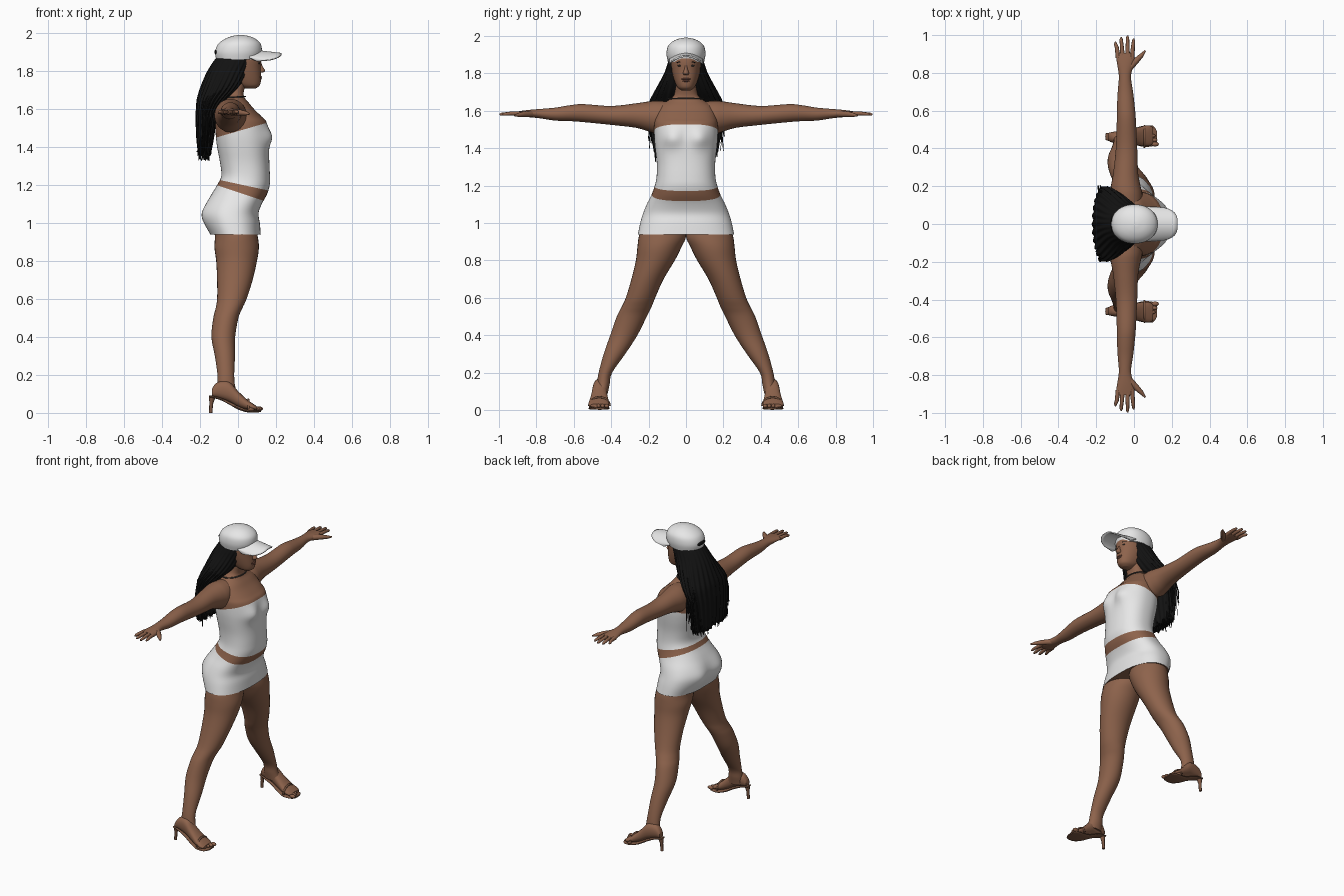
import bpy, bmesh, math, random
from mathutils import Vector, Matrix

if "Cube" in bpy.data.objects:
    bpy.data.objects.remove(bpy.data.objects["Cube"])

random.seed(4)


def material(name, rgb):
    m = bpy.data.materials.new(name)
    m.diffuse_color = (*rgb, 1)
    m.use_nodes = True
    m.node_tree.nodes["Principled BSDF"].inputs["Base Color"].default_value = m.diffuse_color
    return m


SKIN = material("brown skin", (0.27, 0.125, 0.072))
WHITE = material("white cloth", (0.83, 0.83, 0.83))
BLACK = material("black hair", (0.006, 0.006, 0.006))
LIP = material("lip brown", (0.2, 0.08, 0.055))
SHOE = material("shoe brown", (0.2, 0.095, 0.055))
DARK = material("dark grey", (0.05, 0.045, 0.04))


def finish(name, bm, mats, mirror=False, rule=None, angle=50):
    bmesh.ops.recalc_face_normals(bm, faces=bm.faces[:])
    if rule:
        for f in bm.faces:
            f.material_index = rule(f)
    me = bpy.data.meshes.new(name)
    bm.to_mesh(me)
    bm.free()
    for m in mats:
        me.materials.append(m)
    for p in me.polygons:
        p.use_smooth = True
    me.set_sharp_from_angle(angle=math.radians(angle))
    ob = bpy.data.objects.new(name, me)
    bpy.context.collection.objects.link(ob)
    if mirror:
        mod = ob.modifiers.new("mirror", 'MIRROR')
        mod.use_axis = (False, True, False)
        mod.use_mirror_merge = False
    return ob


def smooth_rings(rings, sub):
    """Catmull-Rom through the ring values."""
    out = []
    for i in range(len(rings) - 1):
        p = [rings[max(0, min(len(rings) - 1, i + k))] for k in (-1, 0, 1, 2)]
        for s in range(sub):
            u = s / sub
            out.append([0.5 * (2 * b + (c - a) * u + (2 * a - 5 * b + 4 * c - d) * u * u
                               + (3 * b - a - 3 * c + d) * u ** 3) for a, b, c, d in zip(*p)])
    return out + [list(rings[-1])]


def loft(name, rings, axis, mats, n=32, e=2.0, sub=4, fn=None, cuts=(), **kw):
    """Rings are (t, a0, a1, b0, b1), or (t, a0, a1, half_b) when symmetric."""
    rings = [r if len(r) == 5 else (*r[:3], -r[3], r[3]) for r in rings]
    bm = bmesh.new()
    loops = []
    for t, a0, a1, b0, b1 in smooth_rings(rings, sub):
        loop = []
        for k in range(n):
            th = 2 * math.pi * k / n
            c, s = math.cos(th), math.sin(th)
            a = (a0 + a1) / 2 + (a1 - a0) / 2 * math.copysign(abs(c) ** (2 / e), c)
            b = (b0 + b1) / 2 + (b1 - b0) / 2 * math.copysign(abs(s) ** (2 / e), s)
            co = Vector({'z': (a, b, t), 'y': (a, t, b), 'x': (t, a, b)}[axis])
            loop.append(bm.verts.new(fn(co, th) if fn else co))
        loops.append(loop)
    for p, q in zip(loops, loops[1:]):
        for k in range(n):
            bm.faces.new((p[k], p[(k + 1) % n], q[(k + 1) % n], q[k]))
    bm.faces.new(loops[0])
    bm.faces.new(loops[-1])
    for z0, slope in cuts:      # slanted colour borders z = z0 + slope * x
        bmesh.ops.bisect_plane(bm, geom=bm.verts[:] + bm.edges[:] + bm.faces[:],
                               plane_co=(0, 0, z0), plane_no=(-slope, 0, 1))
    return finish(name, bm, mats, **kw)


def tubes(name, paths, mat, n=8, **kw):
    """Each path is a list of (x, y, z, radius)."""
    bm = bmesh.new()
    for path in paths:
        pts = [Vector(p[:3]) for p in path]
        loops = []
        for i, p in enumerate(pts):
            d = pts[min(i + 1, len(pts) - 1)] - pts[max(i - 1, 0)]
            q = d.to_track_quat('Z', 'Y')
            loops.append([bm.verts.new(p + q @ Vector((math.cos(2 * math.pi * k / n), math.sin(2 * math.pi * k / n), 0))
                                       * path[i][3]) for k in range(n)])
        for a, b in zip(loops, loops[1:]):
            for k in range(n):
                bm.faces.new((a[k], a[(k + 1) % n], b[(k + 1) % n], b[k]))
        bm.faces.new(loops[0])
        bm.faces.new(loops[-1])
    return finish(name, bm, [mat], **kw)


def blobs(name, items, mat, **kw):
    """Each item is (centre, radii)."""
    bm = bmesh.new()
    for loc, rad in items:
        bmesh.ops.create_uvsphere(bm, u_segments=16, v_segments=10, radius=1,
                                  matrix=Matrix.Translation(loc) @ Matrix.Diagonal((*rad, 1)))
    return finish(name, bm, [mat], **kw)


def bump(d, w):
    return math.exp(-(d / w) ** 2)


# Torso with strapless top, bare waist and short skirt
def body_shape(co, th):
    y = abs(co.y)
    if math.cos(th) > 0:
        co.x += 0.03 * bump(y - 0.075, 0.055) * bump(co.z - 1.455, 0.05)
    else:
        co.x -= 0.02 * bump(y - 0.1, 0.07) * bump(co.z - 1.04, 0.08)
    return co


BORDERS = [(1.484, 0.29), (1.206, -0.216), (1.162, -0.333)]


def body_colour(f):
    c = f.calc_center_median()
    top, waist, skirt = (c.z > z0 + s * c.x for z0, s in BORDERS)
    if top or (skirt and not waist) or f.normal.z < -0.9 and c.z < 0.95:
        return 0
    return 1


loft("torso and clothes", [
    (.94, -.145, .12, .257), (1.0, -.17, .115, .245), (1.05, -.178, .108, .23), (1.1, -.165, .125, .21),
    (1.15, -.14, .152, .185), (1.2, -.11, .167, .167), (1.25, -.088, .168, .157), (1.32, -.095, .165, .156),
    (1.4, -.11, .162, .165), (1.46, -.117, .157, .17), (1.53, -.12, .15, .17), (1.56, -.118, .125, .165),
    (1.6, -.11, .085, .155), (1.63, -.1, .06, .135), (1.66, -.085, .035, .09), (1.69, -.07, .03, .062),
    (1.76, -.06, .05, .056)], 'z', [SKIN, WHITE], n=64, e=2.35, fn=body_shape, cuts=BORDERS, rule=body_colour)

# Legs
loft("leg", [
    (1.0, -.13, .09, .015, .23), (.93, -.122, .104, .0, .252), (.87, -.124, .11, .025, .26),
    (.8, -.115, .1, .06, .268), (.7, -.11, .077, .12, .292), (.6, -.11, .045, .165, .322),
    (.55, -.118, .022, .185, .345), (.5, -.13, .002, .21, .37), (.4, -.14, -.015, .26, .405),
    (.3, -.122, -.016, .325, .44), (.2, -.108, -.02, .395, .467), (.14, -.11, -.015, .408, .477),
    (.09, -.11, .0, .418, .485)], 'z', [SKIN], mirror=True)

# Feet with toes, and heeled sandals
loft("foot", [
    (-.138, .442, .482, .085, .125), (-.11, .43, .488, .08, .16), (-.05, .425, .498, .06, .165),
    (0, .42, .507, .032, .115), (.045, .413, .517, .016, .073), (.08, .413, .522, .014, .048),
    (.1, .425, .512, .014, .034)], 'x', [SKIN], n=20, e=2.3, mirror=True)
blobs("toes", [((.112 - .007 * k - .002 * k * k / 2, .423 + .022 * k, .022), (.02, .0125 - .001 * k, .012))
               for k in range(5)], SKIN, mirror=True)
loft("shoe sole", [
    (-.152, .445, .48, .083, .093), (-.1, .432, .488, .07, .082), (-.05, .43, .495, .046, .062),
    (0, .42, .507, .018, .036), (.05, .409, .52, .003, .018), (.1, .412, .52, .003, .014),
    (.122, .43, .49, .004, .012)], 'x', [SHOE], n=16, e=3, mirror=True)
tubes("shoe heel", [[(-.135, .462, .088, .018), (-.141, .462, .05, .01), (-.144, .462, 0, .009)]], SHOE, mirror=True)
tubes("shoe strap", [[(.055, .463 + .055 * math.cos(a), .022 + .048 * math.sin(a), .006)
                      for a in [math.pi * k / 10 for k in range(11)]]], SHOE, mirror=True)

# Arms and hands
loft("arm", [
    (.06, -.1, .04, 1.53, 1.645), (.15, -.122, .045, 1.48, 1.654), (.2, -.122, .035, 1.49, 1.65),
    (.27, -.11, .022, 1.51, 1.64), (.4, -.096, .017, 1.525, 1.626), (.55, -.091, .01, 1.54, 1.636),
    (.62, -.09, .004, 1.545, 1.63), (.7, -.086, -.005, 1.548, 1.617), (.78, -.08, -.016, 1.56, 1.61),
    (.84, -.088, -.003, 1.566, 1.605), (.88, -.094, .004, 1.57, 1.6), (.905, -.092, .0, 1.575, 1.596)],
    'y', [SKIN], n=28, mirror=True)
fingers = []
for x0, x1, tip in ((-.084, -.098, .965), (-.06, -.068, .99), (-.034, -.034, .998), (-.01, -.002, .982)):
    fingers.append([(x0, .88, 1.585, .013), ((x0 + x1) / 2, .935, 1.586, .0105),
                    (x1, tip - .012, 1.582, .0085), (x1, tip, 1.58, .003)])
fingers.append([(-.03, .82, 1.583, .018), (.012, .865, 1.582, .016), (.042, .895, 1.578, .011), (.06, .918, 1.575, .004)])
tubes("fingers", fingers, SKIN, mirror=True, n=10)

# Head and face
loft("head", [
    (1.708, .035, .09, .022), (1.722, 0, .112, .043), (1.745, -.04, .12, .056), (1.78, -.07, .121, .068),
    (1.82, -.09, .12, .077), (1.87, -.1, .122, .08), (1.93, -.09, .105, .07)], 'z', [SKIN], n=40, e=2.15)
loft("nose", [(1.85, .1, .121, .007), (1.825, .1, .13, .009), (1.803, .1, .143, .016), (1.792, .1, .132, .013)],
     'z', [SKIN], n=16)
blobs("lips", [((.117, 0, 1.77), (.009, .024, .006)), ((.117, 0, 1.76), (.009, .02, .006))], LIP)
blobs("eye", [((.111, .033, 1.842), (.006, .013, .005))], DARK, mirror=True)
tubes("eyebrow", [[(.117, .018, 1.856, .003), (.112, .035, 1.861, .003), (.1, .052, 1.857, .002)]], BLACK, mirror=True)
tubes("necklace", [[(-.028 + .066 * math.cos(a), .096 * math.sin(a), 1.663 + .004 * math.cos(a), .004)
                    for a in [2 * math.pi * k / 40 for k in range(41)]]], DARK, n=6)


# Long hair with grooves and loose ends
def groove(co, th):
    w = 0.035 * min(1, max(0, (1.88 - co.z) / 0.15)) * math.sin(26 * th + 9 * co.z)
    co.y *= 1 + w
    co.x += 0.12 * w * math.cos(th)
    if co.z < 1.38:
        co.z += random.uniform(-0.02, 0.02)
    return co


loft("hair", [
    (1.92, -.09, .07, .08), (1.88, -.108, .09, .09), (1.85, -.13, .084, .099), (1.8, -.16, .06, .115),
    (1.75, -.182, .034, .14), (1.7, -.2, -.003, .166), (1.65, -.214, -.055, .19), (1.6, -.218, -.095, .193),
    (1.55, -.22, -.115, .188), (1.45, -.216, -.13, .178), (1.37, -.208, -.145, .165)],
    'z', [BLACK], n=156, fn=groove, angle=80)
strands = []
for k in range(60):
    y = random.uniform(-.165, .165)
    x = random.uniform(-.205, -.15)
    end = random.uniform(1.325, 1.38)
    strands.append([(x, y, 1.45, .006), (x, y * 1.02, 1.39, .006),
                    (x + random.uniform(-.012, .006), y + random.uniform(-.012, .012), end, .002)])
for k in range(16):
    s = random.choice((-1, 1))
    x = random.uniform(-.19, -.13)
    strands.append([(x, s * .17, 1.64, .005), (x - .005, s * random.uniform(.185, .2), 1.54, .004),
                    (x - .01, s * random.uniform(.18, .207), random.uniform(1.38, 1.47), .002)])
tubes("hair strands", strands, BLACK, n=5)

# Cap: dome, rear opening and curved brim
loft("cap dome", [
    (1.862, -.115, .112, .097), (1.9, -.121, .125, .104), (1.94, -.107, .121, .099), (1.965, -.078, .1, .08),
    (1.982, -.04, .068, .05), (1.99, -.005, .03, .018), (1.991, .01, .014, .002)], 'z', [WHITE], n=48, e=2.1)
blobs("cap opening", [((-.115, 0, 1.9), (.009, .042, .014))], BLACK)
bm = bmesh.new()
grid = []
for i in range(25):
    u = -1 + i / 12
    tip = .1 + .13 * max(0, 1 - abs(u) ** 3.5) ** .5
    grid.append([bm.verts.new((.06 + (tip - .06) * v / 8, .09 * u, 1.912 - .02 * v / 8 - .04 * u * u))
                 for v in range(9)])
for a, b in zip(grid, grid[1:]):
    for v in range(8):
        bm.faces.new((a[v], a[v + 1], b[v + 1], b[v]))
brim = finish("cap brim", bm, [WHITE])
mod = brim.modifiers.new("thickness", 'SOLIDIFY')
mod.thickness = 0.008
mod.offset = 0
